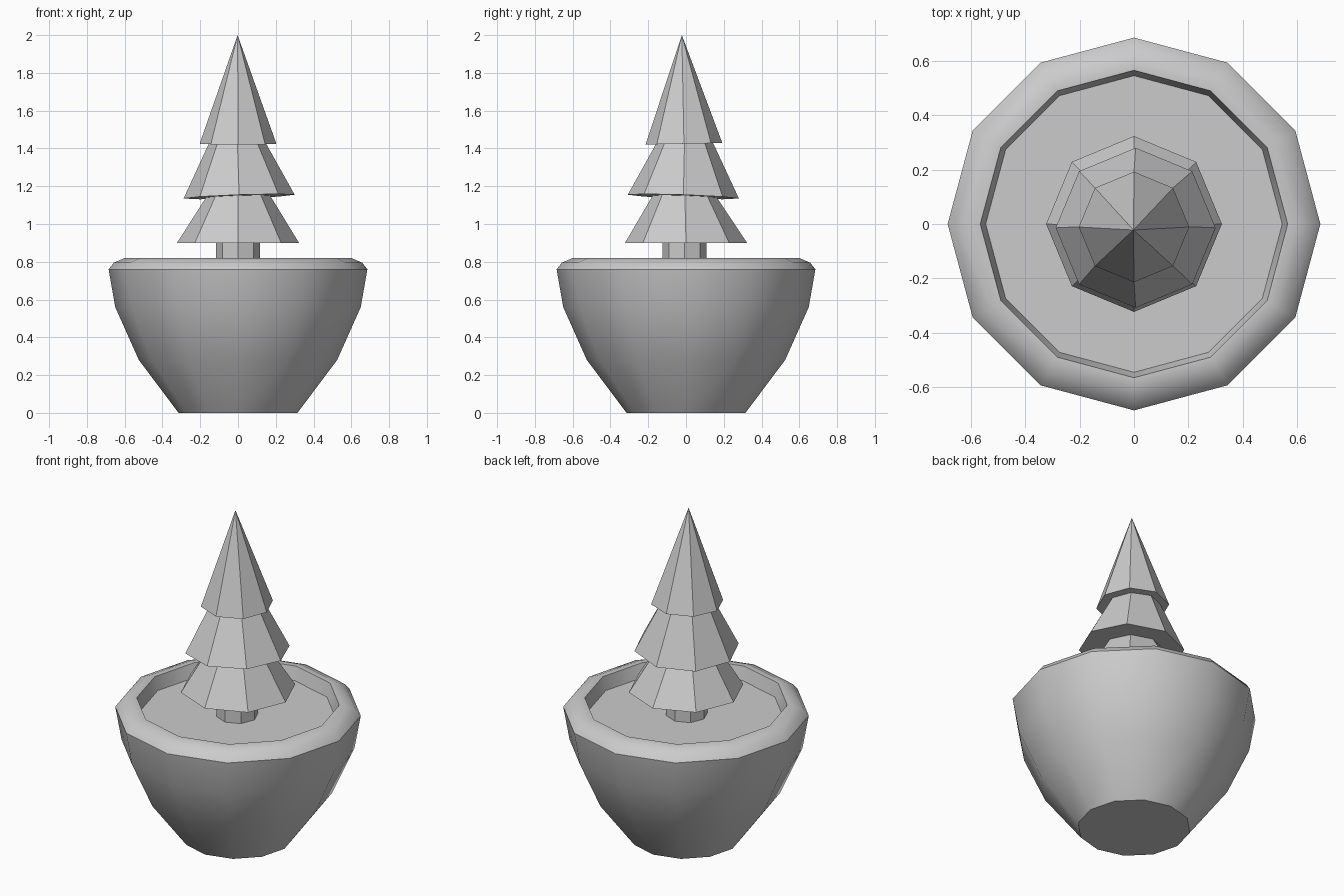
import bpy, bmesh, math

if "Cube" in bpy.data.objects:
    bpy.data.objects.remove(bpy.data.objects["Cube"])


def loft(name, rings, sides, cap_start=True, cap_end=True):
    """Skin stacked rings (cx, cy, z, radius, tilt_x, tilt_y); radius 0 makes a tip."""
    bm = bmesh.new()
    loops = []
    for cx, cy, z, r, tx, ty in rings:
        if r == 0:
            loops.append([bm.verts.new((cx, cy, z))])
            continue
        loop = []
        for i in range(sides):
            a = 2 * math.pi * i / sides
            x, y = r * math.cos(a), r * math.sin(a)
            loop.append(bm.verts.new((cx + x, cy + y, z + tx * x + ty * y)))
        loops.append(loop)
    for low, high in zip(loops, loops[1:]):
        for i in range(sides):
            j = (i + 1) % sides
            if len(high) == 1:
                bm.faces.new((low[i], low[j], high[0]))
            else:
                bm.faces.new((low[i], low[j], high[j], high[i]))
    if cap_start:
        bm.faces.new(loops[0][::-1])
    if cap_end and len(loops[-1]) > 1:
        bm.faces.new(loops[-1])
    bmesh.ops.recalc_face_normals(bm, faces=bm.faces)
    mesh = bpy.data.meshes.new(name)
    bm.to_mesh(mesh)
    bm.free()
    obj = bpy.data.objects.new(name, mesh)
    bpy.context.collection.objects.link(obj)
    return obj


# Pot: smooth twelve-sided bowl with rounded rim, closed by the soil surface
pot_profile = [(0.315, 0), (0.525, 0.28), (0.65, 0.56), (0.685, 0.76),
               (0.658, 0.795), (0.6, 0.82), (0.565, 0.82), (0.545, 0.74)]
pot = loft("pot", [(0, 0, z, r, 0, 0) for r, z in pot_profile], 12)
bpy.context.view_layer.objects.active = pot
pot.select_set(True)
bpy.ops.object.shade_smooth_by_angle(angle=math.radians(42))
pot.select_set(False)

# Trunk: open prism from the soil into the foliage
loft("trunk", [(0, -0.008, 0.74, 0.117, 0, 0), (0, -0.008, 0.9, 0.117, 0, 0)],
     8, cap_start=False, cap_end=False)

# Foliage: three flat-shaded tiers, slightly tilted, ending in a tip
loft("foliage", [
    (0, 0, 0.9, 0.323, 0, 0),
    (0, -0.006, 1.145, 0.17, 0.034, -0.034),
    (0.006, -0.014, 1.145, 0.294, 0.034, -0.034),
    (-0.003, -0.008, 1.425, 0.152, 0, 0.02),
    (0, -0.011, 1.425, 0.203, 0, 0.02),
    (-0.002, -0.022, 2.0, 0, 0, 0),
], 8)
